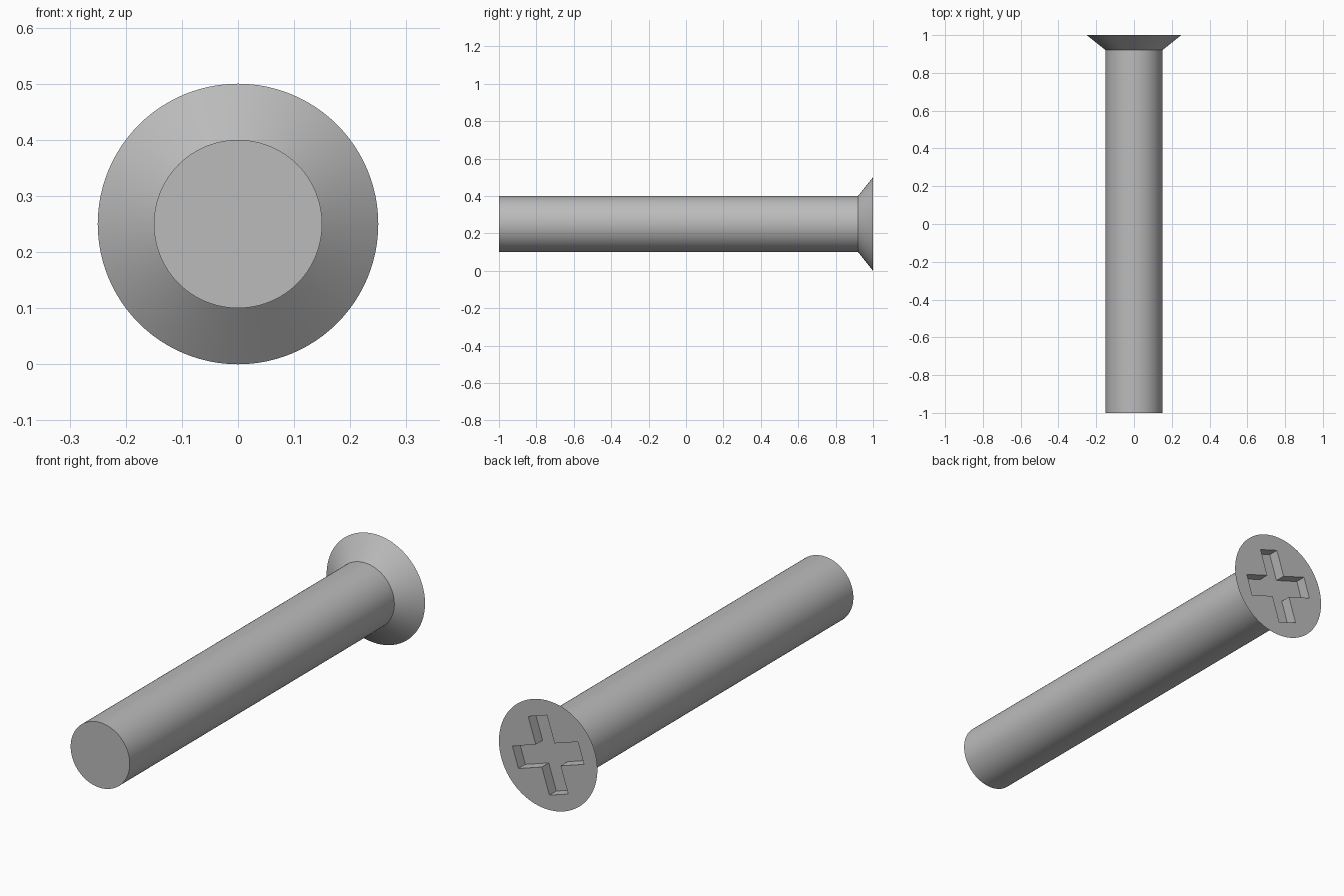
import bpy, bmesh, math
from mathutils import Matrix, Vector

cube = bpy.data.objects.get("Cube")
if cube:
    bpy.data.objects.remove(cube, do_unlink=True)

SEGMENTS = 96
HEAD_R, SHANK_R = 0.25, 0.15
HEAD_START = 0.92
SLOT_LENGTH, SLOT_WIDTH, SLOT_DEPTH = 0.35, 0.1, 0.05
SLOT_TURN = math.radians(18)

# Plain steel
steel = bpy.data.materials.new("grey_steel")
steel.use_nodes = True
colour = (0.5, 0.5, 0.5, 1)
steel.diffuse_color = colour
steel.node_tree.nodes["Principled BSDF"].inputs["Base Color"].default_value = colour


def make_object(name, bm):
    bmesh.ops.recalc_face_normals(bm, faces=bm.faces[:])
    mesh = bpy.data.meshes.new(name)
    bm.to_mesh(mesh)
    bm.free()
    mesh.materials.append(steel)
    obj = bpy.data.objects.new(name, mesh)
    bpy.context.collection.objects.link(obj)
    return obj


# Shank and countersunk head: rings of (radius, y) bridged along the axis
bm = bmesh.new()
rings = []
for radius, y in [(SHANK_R, -1), (SHANK_R, HEAD_START), (HEAD_R, 1)]:
    angles = [math.tau * i / SEGMENTS for i in range(SEGMENTS)]
    rings.append([bm.verts.new((radius * math.sin(a), y, HEAD_R + radius * math.cos(a)))
                  for a in angles])
for low, high in zip(rings, rings[1:]):
    for i in range(SEGMENTS):
        j = (i + 1) % SEGMENTS
        bm.faces.new((low[i], low[j], high[j], high[i]))
bm.faces.new(rings[0])
bm.faces.new(rings[-1])
screw = make_object("screw_body", bm)

# Cross-shaped cutter: one arm outline turned four times, then extruded
bm = bmesh.new()
w, l = SLOT_WIDTH / 2, SLOT_LENGTH / 2
outline = []
for quarter in range(4):
    turn = Matrix.Rotation(SLOT_TURN + quarter * math.pi / 2, 3, 'Y')
    for x, z in [(-w, l), (w, l), (w, w)]:
        point = turn @ Vector((x, 0, z))
        outline.append(bm.verts.new(point + Vector((0, 1 - SLOT_DEPTH, HEAD_R))))
floor = bm.faces.new(outline)
extruded = bmesh.ops.extrude_face_region(bm, geom=[floor])
top = [v for v in extruded["geom"] if isinstance(v, bmesh.types.BMVert)]
bmesh.ops.translate(bm, verts=top, vec=(0, 2 * SLOT_DEPTH, 0))
cutter = make_object("cross_slot_cutter", bm)
cutter.hide_render = True

# Cut the driver recess into the head
bpy.ops.object.select_all(action='DESELECT')
bpy.context.view_layer.objects.active = screw
screw.select_set(True)
cut = screw.modifiers.new("cross_slot", 'BOOLEAN')
cut.operation = 'DIFFERENCE'
cut.solver = 'EXACT'
cut.object = cutter
bpy.ops.object.modifier_apply(modifier=cut.name)
bpy.data.objects.remove(cutter, do_unlink=True)

# Round sides smooth, rims and recess crisp
bpy.ops.object.shade_smooth_by_angle(angle=math.radians(30))
